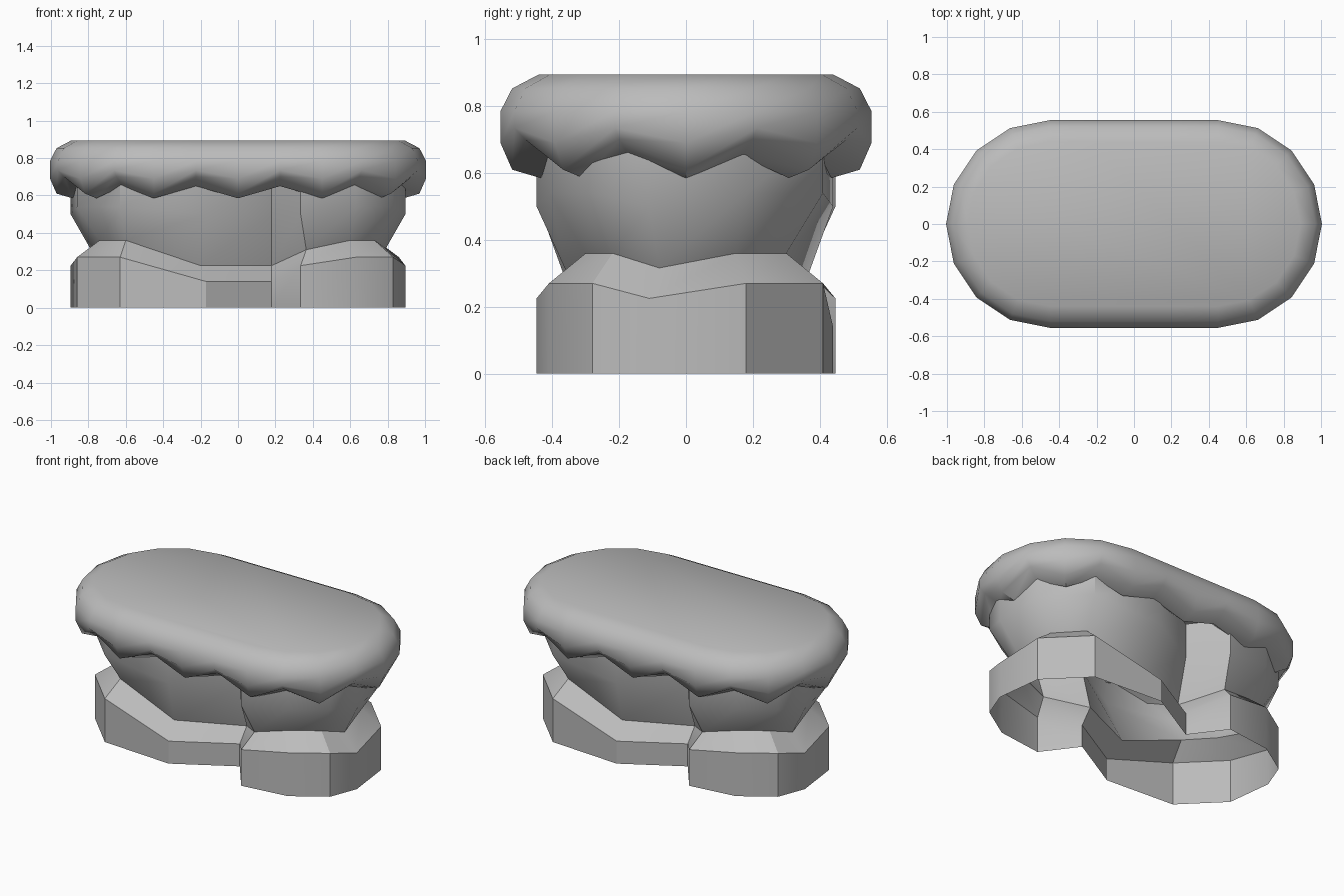
import bpy, bmesh, math

old = bpy.data.objects.get("Cube")
if old:
    bpy.data.objects.remove(old, do_unlink=True)

grey = bpy.data.materials.new("stone_grey")
grey.use_nodes = True
colour = (0.5, 0.5, 0.5, 1)
grey.diffuse_color = colour
grey.node_tree.nodes["Principled BSDF"].inputs["Base Color"].default_value = colour


def loft(name, rings, angle, cap_top=False):
    """Join equal-length rings, listed bottom to top, into one skin."""
    bm = bmesh.new()
    loops = [[bm.verts.new(p) for p in ring] for ring in rings]
    n = len(loops[0])
    for low, high in zip(loops, loops[1:]):
        for i in range(n):
            j = (i + 1) % n
            bm.faces.new((low[i], low[j], high[j], high[i]))
    if cap_top:
        bm.faces.new(loops[-1])
    mesh = bpy.data.meshes.new(name)
    bm.to_mesh(mesh)
    bm.free()
    mesh.materials.append(grey)
    obj = bpy.data.objects.new(name, mesh)
    bpy.context.collection.objects.link(obj)
    bpy.ops.object.select_all(action='DESELECT')
    obj.select_set(True)
    bpy.context.view_layer.objects.active = obj
    bpy.ops.object.shade_smooth_by_angle(angle=math.radians(angle))
    return obj


def half_turn(points):
    """Complete a ring by turning its half about the z axis."""
    return points + [(-x, -y, z) for x, y, z in points]


# Notched outline, half of it, counterclockwise
base_edge = half_turn([
    (-.17, -.44, .14), (.18, -.24, .14), (.335, -.447, .225), (.63, -.41, .27),
    (.83, -.28, .27), (.895, -.11, .225), (.86, .18, .27), (.63, .41, .27)])
neck = half_turn([
    (-.2, -.34, .225), (.18, -.17, .225), (.365, -.36, .31), (.60, -.30, .36),
    (.73, -.22, .36), (.79, -.08, .316), (.74, .15, .36), (.60, .30, .36)])
ground = [(x, y, 0) for x, y, z in base_edge]
flare = [(x, y, z + .27) for x, y, z in base_edge]
flare = [(x, y, max(z, .5)) for x, y, z in flare]
under_cap = [(x, y, .72) for x, y, z in base_edge]

loft("stone_base", [ground, base_edge, neck], 32)
loft("stone_body", [neck, flare, under_cap], 40)


# Rounded cap: a stadium ring whose lower lip is scalloped
def stadium(inset, low, peak):
    quarter = [(.45, math.radians(22.5 * k)) for k in range(5)] + [(.225, math.pi / 2)]
    ring = []
    r = .555 - inset
    right = [(c + r * math.cos(a), r * math.sin(a)) for c, a in quarter]
    upper = right + [(0, r)] + [(-x, y) for x, y in reversed(right)]
    outline = upper + [(x, -y) for x, y in reversed(upper[1:-1])]
    for i, (x, y) in enumerate(outline):
        ring.append((x, y, peak if i % 2 else low))
    return ring


profile = [(.2, .66, .72), (.12, .585, .65), (.035, .61, .70), (0, .69, .735),
           (0, .785, .785), (.035, .853, .853), (.115, .895, .895)]
loft("scalloped_cap", [stadium(*row) for row in profile], 50, cap_top=True)
